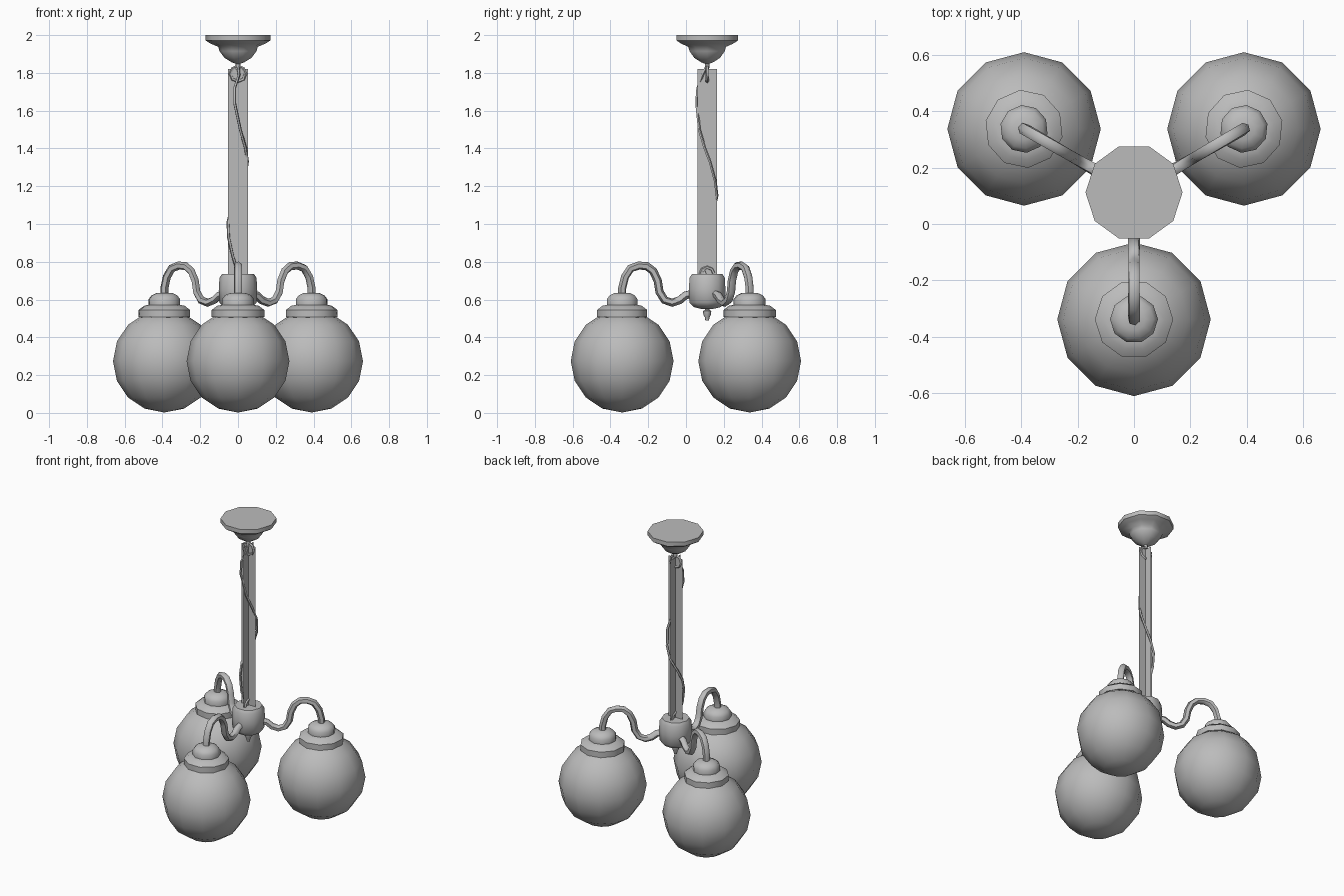
import bpy, bmesh, math
from mathutils import Vector, Matrix

if "Cube" in bpy.data.objects:
    bpy.data.objects.remove(bpy.data.objects["Cube"])

CY = 0.112          # lamp axis offset in y
ARM = 0.45          # distance from axis to each globe
AXIS = Matrix.Translation((0, CY, 0))

metal = bpy.data.materials.new("plain grey")
metal.diffuse_color = (0.5, 0.5, 0.5, 1)
metal.use_nodes = True
metal.node_tree.nodes["Principled BSDF"].inputs["Base Color"].default_value = metal.diffuse_color


def finish(name, bm, matrix, angle=50):
    bmesh.ops.recalc_face_normals(bm, faces=bm.faces)
    mesh = bpy.data.meshes.new(name)
    bm.to_mesh(mesh)
    bm.free()
    mesh.materials.append(metal)
    ob = bpy.data.objects.new(name, mesh)
    bpy.context.collection.objects.link(ob)
    ob.matrix_world = matrix
    bpy.ops.object.select_all(action='DESELECT')
    ob.select_set(True)
    bpy.context.view_layer.objects.active = ob
    bpy.ops.object.shade_smooth_by_angle(angle=math.radians(angle))
    return ob


def lathe(name, profile, matrix, n=10, angle=50):
    """Turned part from (radius, z) pairs, capped at both ends."""
    bm = bmesh.new()
    rings = [[bm.verts.new((r * math.cos(math.tau * i / n), r * math.sin(math.tau * i / n), z))
              for i in range(n)] for r, z in profile]
    for a, b in zip(rings, rings[1:]):
        for i in range(n):
            j = (i + 1) % n
            bm.faces.new((a[i], a[j], b[j], b[i]))
    bm.faces.new(rings[0])
    bm.faces.new(rings[-1])
    return finish(name, bm, matrix, angle)


def tube(name, points, radius, matrix, n=6, closed=False):
    """Round tube swept along a list of points."""
    pts = [Vector(p) for p in points]
    bm = bmesh.new()
    rings = []
    side = None
    for k, p in enumerate(pts):
        if closed:
            t = pts[(k + 1) % len(pts)] - pts[k - 1]
        else:
            t = pts[min(k + 1, len(pts) - 1)] - pts[max(k - 1, 0)]
        t.normalize()
        if side is None:
            side = t.orthogonal()
        side = (side - t * side.dot(t)).normalized()
        up = t.cross(side)
        rings.append([bm.verts.new(p + radius * (side * math.cos(math.tau * i / n)
                                                 + up * math.sin(math.tau * i / n)))
                      for i in range(n)])
    pairs = list(zip(rings, rings[1:])) + ([(rings[-1], rings[0])] if closed else [])
    for a, b in pairs:
        for i in range(n):
            j = (i + 1) % n
            bm.faces.new((a[i], a[j], b[j], b[i]))
    if not closed:
        bm.faces.new(rings[0])
        bm.faces.new(rings[-1])
    return finish(name, bm, matrix, 60)


# Ceiling canopy with its stem
lathe("ceiling_canopy", [(0.172, 2.0), (0.172, 1.972), (0.145, 1.955), (0.105, 1.938),
                         (0.098, 1.915), (0.072, 1.88), (0.035, 1.857), (0.012, 1.848),
                         (0.012, 1.825)], AXIS)

# Hook under the canopy and eye on the hub
tube("hook_ring", [(0.04 * math.cos(a), 0, 1.795 + 0.04 * math.sin(a))
                   for a in (math.tau * i / 8 for i in range(8))], 0.009, AXIS, 5, True)
tube("hub_eye", [(0, 0.036 * math.cos(a), 0.735 + 0.036 * math.sin(a))
                 for a in (math.tau * i / 8 for i in range(8))], 0.009, AXIS, 5, True)

# Suspension chain as two crossed flat strips
bm = bmesh.new()
for x, y in ((0.052, 0), (0, 0.052)):
    bm.faces.new([bm.verts.new(c) for c in
                  ((-x, -y, 0.72), (x, y, 0.72), (x, y, 1.82), (-x, -y, 1.82))])
finish("chain_strips", bm, AXIS)

# Power cable winding round the chain
tube("power_cable", [(0, 0, 1.84), (0.005, -0.025, 1.79), (-0.018, -0.05, 1.72),
                     (-0.018, -0.056, 1.64), (0.012, -0.042, 1.50), (0.04, -0.012, 1.40),
                     (0.05, 0.015, 1.33), (0.035, 0.042, 1.23), (0.005, 0.052, 1.15),
                     (-0.035, 0.035, 1.08), (-0.053, 0.005, 1.01), (-0.05, -0.02, 0.93),
                     (-0.028, -0.035, 0.83), (-0.005, -0.02, 0.76), (0, 0, 0.71)],
     0.008, AXIS, 5)

# Central hub and finial
lathe("hub", [(0.085, 0.735), (0.098, 0.715), (0.102, 0.65), (0.099, 0.585),
              (0.075, 0.56), (0.03, 0.55)], AXIS)
lathe("finial", [(0.012, 0.56), (0.012, 0.545), (0.022, 0.54), (0.02, 0.52),
                 (0.012, 0.505), (0.01, 0.49)], AXIS, 8)

# Three arms, each with a cap and a globe
for i in range(3):
    spin = AXIS @ Matrix.Rotation(i * math.tau / 3, 4, 'Z')
    place = spin @ Matrix.Translation((0, -ARM, 0))
    tube(f"arm_{i + 1}", [(0, -d, z) for d, z in (
        (0.08, 0.63), (0.115, 0.622), (0.145, 0.597), (0.185, 0.583), (0.225, 0.597),
        (0.252, 0.64), (0.262, 0.70), (0.285, 0.75), (0.32, 0.777), (0.362, 0.78),
        (0.405, 0.765), (0.435, 0.72), (0.45, 0.66), (0.45, 0.61))], 0.022, spin, 6)
    lathe(f"shade_cap_{i + 1}", [(0.12, 0.505), (0.139, 0.507), (0.139, 0.545), (0.11, 0.567),
                                 (0.085, 0.572), (0.085, 0.602), (0.07, 0.622),
                                 (0.04, 0.636)], place)
    bm = bmesh.new()
    bmesh.ops.create_uvsphere(bm, u_segments=12, v_segments=8, radius=0.272)
    finish(f"globe_{i + 1}", bm, place @ Matrix.Translation((0, 0, 0.274)), 60)
